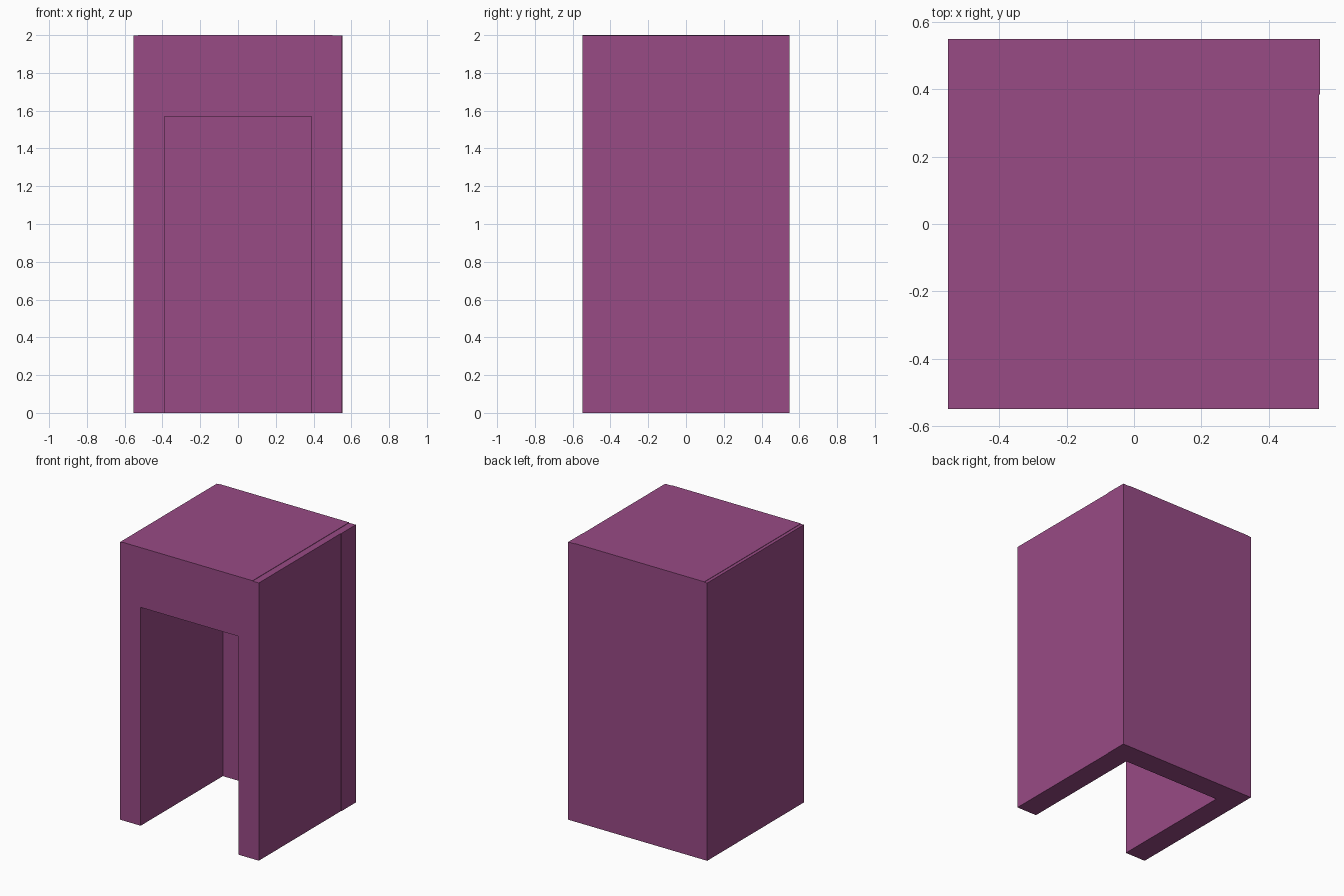
import bpy

cube = bpy.data.objects.get("Cube")
if cube:
    bpy.data.objects.remove(cube, do_unlink=True)

plum = bpy.data.materials.new("plum")
plum.use_nodes = True
colour = (0.314, 0.069, 0.235, 1)
plum.diffuse_color = colour
plum.node_tree.nodes["Principled BSDF"].inputs["Base Color"].default_value = colour


def box(name, low, high):
    """Add a flat-sided box spanning two opposite corners."""
    centre = [(a + b) / 2 for a, b in zip(low, high)]
    bpy.ops.mesh.primitive_cube_add(size=1, location=centre)
    ob = bpy.context.object
    ob.name = name
    ob.scale = [b - a for a, b in zip(low, high)]
    bpy.ops.object.transform_apply(location=False, rotation=False, scale=True)
    ob.data.materials.append(plum)
    return ob


W, D = 0.553, 0.549          # outer half width and half depth
IN, BACK = 0.39, 0.385       # inner half width, inner face of the back
ROOF, WALL_TOP = 1.84, 1.997

# Side walls, the left one set in slightly from the back panel
box("right_wall", (-W, -D, 0), (-IN, BACK, WALL_TOP))
box("left_wall", (IN, -D, 0), (W - 0.003, BACK, WALL_TOP))

# Full-width back panel
box("back_wall", (-W, BACK, 0), (W, D, WALL_TOP))

# Roof slab between the walls, with a thin cap that stands just proud of them
box("roof_slab", (-IN, -D, ROOF), (IN, BACK, WALL_TOP))
box("roof_cap", (-0.53, -D, WALL_TOP), (0.5, D, 2))

# Lintel above the front opening
box("front_lintel", (-IN, -D, 1.57), (IN, -BACK, ROOF))
